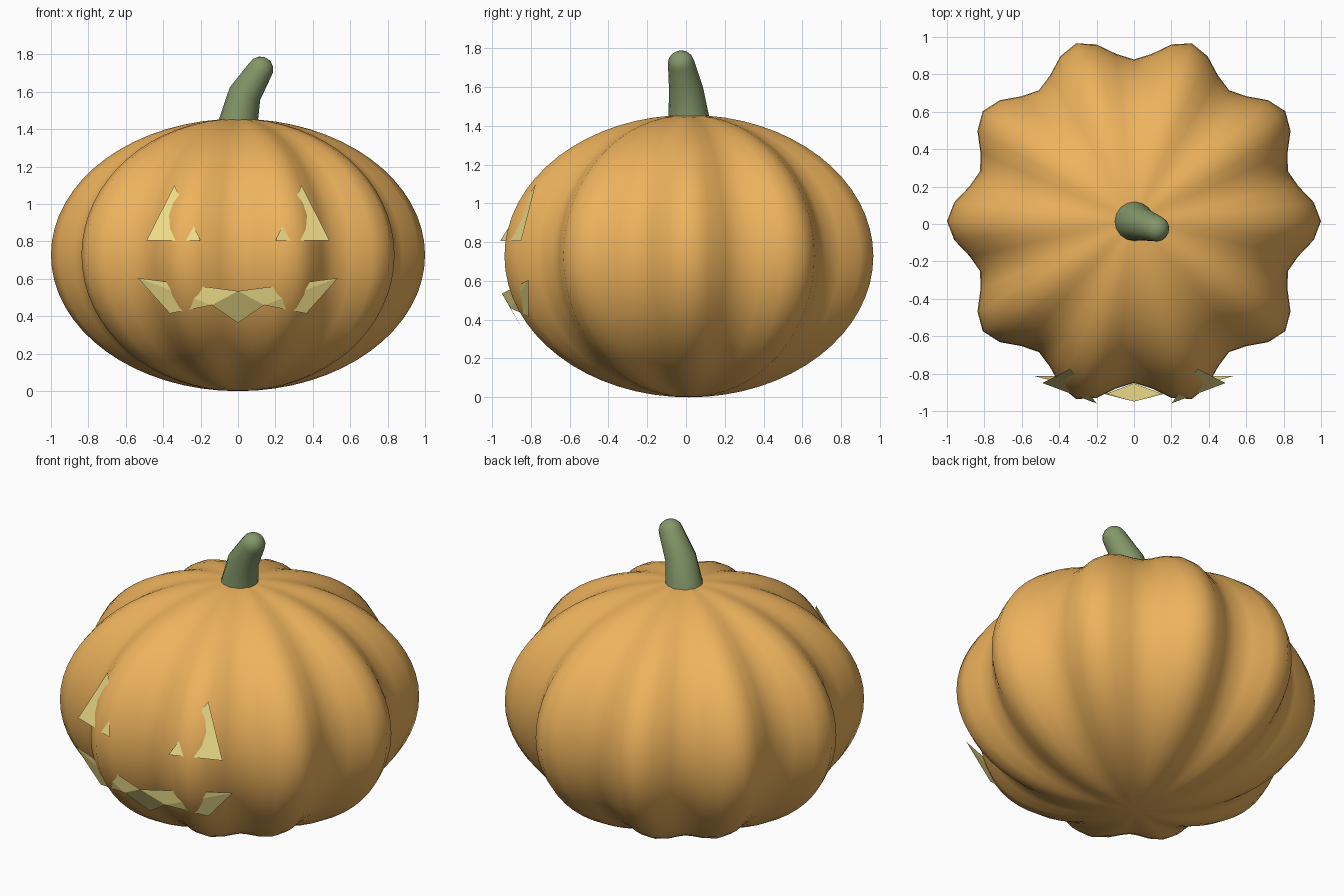
import bpy, bmesh, math
from mathutils import Vector

if "Cube" in bpy.data.objects:
    bpy.data.objects.remove(bpy.data.objects["Cube"])

CY, HALF = 0.015, 0.728   # body centre in y, half height


def material(name, rgb):
    m = bpy.data.materials.new(name)
    m.diffuse_color = (*rgb, 1)
    m.use_nodes = True
    m.node_tree.nodes["Principled BSDF"].inputs["Base Color"].default_value = m.diffuse_color
    return m


def finish(name, bm, mat, smooth=None):
    me = bpy.data.meshes.new(name)
    bm.to_mesh(me)
    bm.free()
    me.materials.append(mat)
    ob = bpy.data.objects.new(name, me)
    bpy.context.collection.objects.link(ob)
    if smooth:
        bpy.ops.object.select_all(action='DESELECT')
        ob.select_set(True)
        bpy.context.view_layer.objects.active = ob
        bpy.ops.object.shade_smooth_by_angle(angle=math.radians(smooth))
    return ob


orange = material("orange_skin", (0.85, 0.45, 0.11))
green = material("stem_green", (0.23, 0.31, 0.14))
glow = material("glow", (0.85, 0.72, 0.25))

# Body: flattened sphere with ten ribs
bm = bmesh.new()
bmesh.ops.create_uvsphere(bm, u_segments=60, v_segments=32, radius=1)
for v in bm.verts:
    r = 0.9325 + 0.0675 * math.cos(10 * math.atan2(v.co.y, v.co.x))
    v.co = (v.co.x * r, v.co.y * r + CY, HALF + v.co.z * HALF)
finish("pumpkin_body", bm, orange, 60)

# Stem: bent tapering tube with a rounded tip
tip, tip_r = Vector((0.12, -0.025, 1.72)), 0.069
lean = Vector((0.085, -0.03, 0.13)).normalized()
rings = [((0, CY, 1.44), 0.106, Vector((0, 0, 1))),
         ((0.037, 0.0, 1.59), 0.088, Vector((0.06, -0.02, 0.15)))]
for a in (0, 22, 45, 67):
    t = math.radians(a)
    rings.append((tip + lean * tip_r * math.sin(t), tip_r * math.cos(t), lean))
bm = bmesh.new()
loops = []
for centre, radius, axis in rings:
    rot = Vector((0, 0, 1)).rotation_difference(axis.normalized())
    loops.append([bm.verts.new(Vector(centre) + rot @ Vector(
        (radius * math.cos(math.tau * i / 16), radius * math.sin(math.tau * i / 16), 0)))
        for i in range(16)])
for a, b in zip(loops, loops[1:]):
    for i in range(16):
        j = (i + 1) % 16
        bm.faces.new((a[i], a[j], b[j], b[i]))
bm.faces.new(loops[0][::-1])
end = bm.verts.new(tip + lean * tip_r)
for i in range(16):
    bm.faces.new((loops[-1][i], loops[-1][(i + 1) % 16], end))
finish("stem", bm, green, 50)


# Face pieces: flat triangles whose corners sit on the unribbed body
def face_piece(name, points, tris, sides):
    bm = bmesh.new()
    for s in sides:
        vs = [bm.verts.new((s * x, CY - math.sqrt(1 - x * x - ((z - HALF) / HALF) ** 2), z))
              for x, z in points]
        for t in tris:
            bm.faces.new([vs[i] for i in (t if s > 0 else t[::-1])])
    bmesh.ops.remove_doubles(bm, verts=bm.verts, dist=0.001)
    finish(name, bm, glow)


eye = [(0.34, 1.10), (0.20, 0.805), (0.49, 0.805)]
face_piece("right_eye", eye, [(0, 1, 2)], [1])
face_piece("left_eye", eye, [(0, 1, 2)], [-1])

# Mouth: half outline, mirrored
mouth = [(0, 0.535), (0, 0.365), (0.14, 0.46), (0.365, 0.415), (0.535, 0.605)]
face_piece("mouth", mouth, [(0, 1, 2), (0, 2, 4), (2, 3, 4)], [1, -1])
